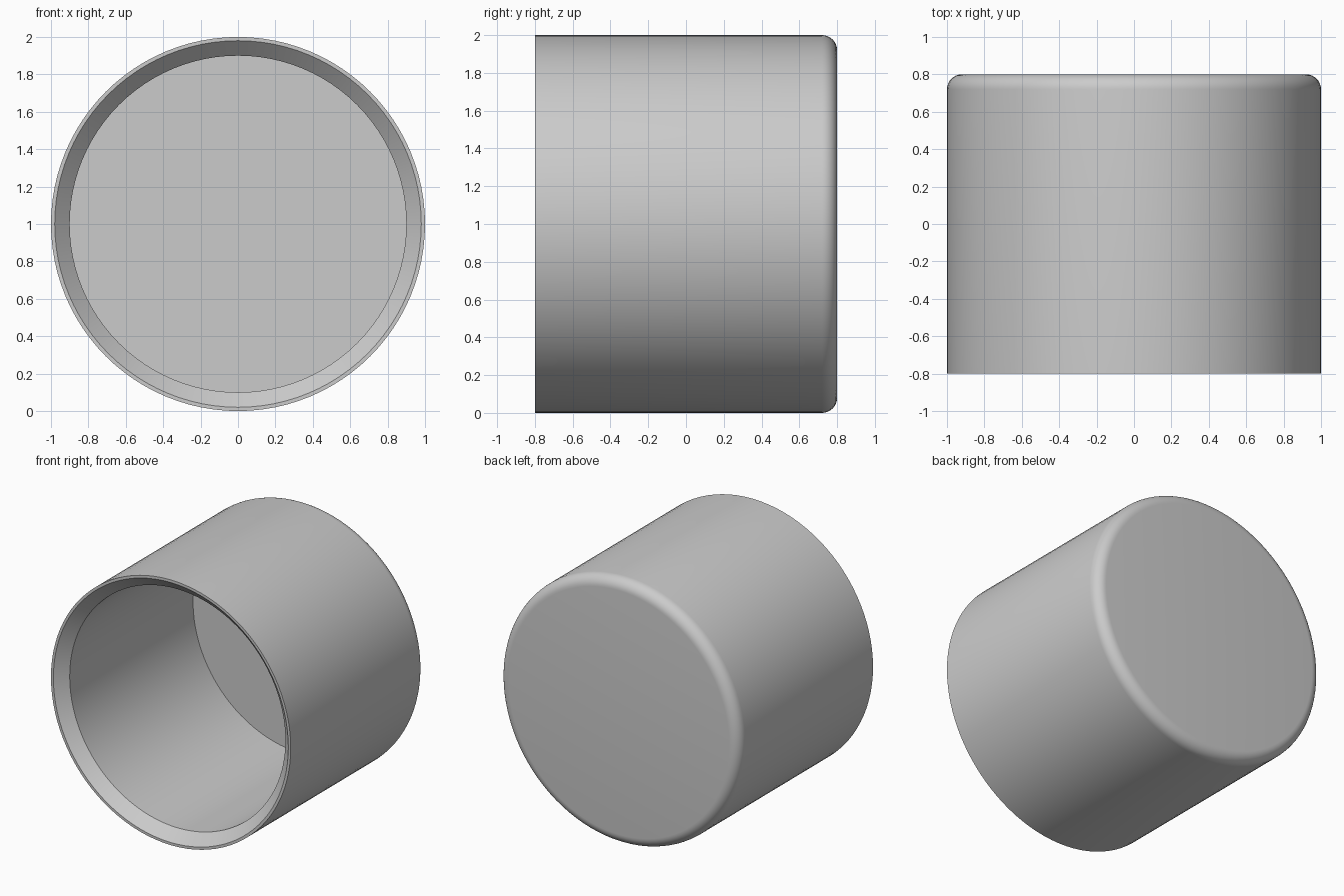
import bpy
import bmesh
from math import cos, sin, pi, radians
from mathutils import Matrix, Vector

cube = bpy.data.objects.get("Cube")
if cube:
    bpy.data.objects.remove(cube, do_unlink=True)

SIDES = 96
RADIUS, HALF = 1.0, 0.8
BORE, LIP, FLOOR = 0.9, 0.98, 0.75
ROUND, STEPS = 0.08, 8

# Plain grey material
grey = bpy.data.materials.new("plain grey")
grey.use_nodes = True
colour = (0.6, 0.6, 0.6, 1)
grey.diffuse_color = colour
grey.node_tree.nodes["Principled BSDF"].inputs["Base Color"].default_value = colour

# Wall profile (radius, depth): bore, chamfered lip, outer wall, rounded closed end
profile = [(BORE, FLOOR), (BORE, -HALF + LIP - BORE), (LIP, -HALF), (RADIUS, -HALF)]
for i in range(STEPS + 1):
    a = pi / 2 * i / STEPS
    profile.append((RADIUS - ROUND + ROUND * cos(a), HALF - ROUND + ROUND * sin(a)))

# Revolve the profile about the y axis and cap the floor and closed end
bm = bmesh.new()
rings = []
for r, y in profile:
    rings.append([bm.verts.new((r * cos(2 * pi * k / SIDES), y, r * sin(2 * pi * k / SIDES)))
                  for k in range(SIDES)])
for lower, upper in zip(rings, rings[1:]):
    for k in range(SIDES):
        n = (k + 1) % SIDES
        bm.faces.new((lower[k], lower[n], upper[n], upper[k]))
bm.faces.new(rings[0])
bm.faces.new(rings[-1])
bmesh.ops.recalc_face_normals(bm, faces=bm.faces)
bmesh.ops.transform(bm, matrix=Matrix.Translation(Vector((0, 0, RADIUS))), verts=bm.verts)

mesh = bpy.data.meshes.new("round_cap")
bm.to_mesh(mesh)
bm.free()
mesh.materials.append(grey)
cap = bpy.data.objects.new("round_cap", mesh)
bpy.context.collection.objects.link(cap)

# Smooth curves, keeping the lip and floor edges crisp
bpy.ops.object.select_all(action='DESELECT')
cap.select_set(True)
bpy.context.view_layer.objects.active = cap
bpy.ops.object.shade_smooth_by_angle(angle=radians(30))
